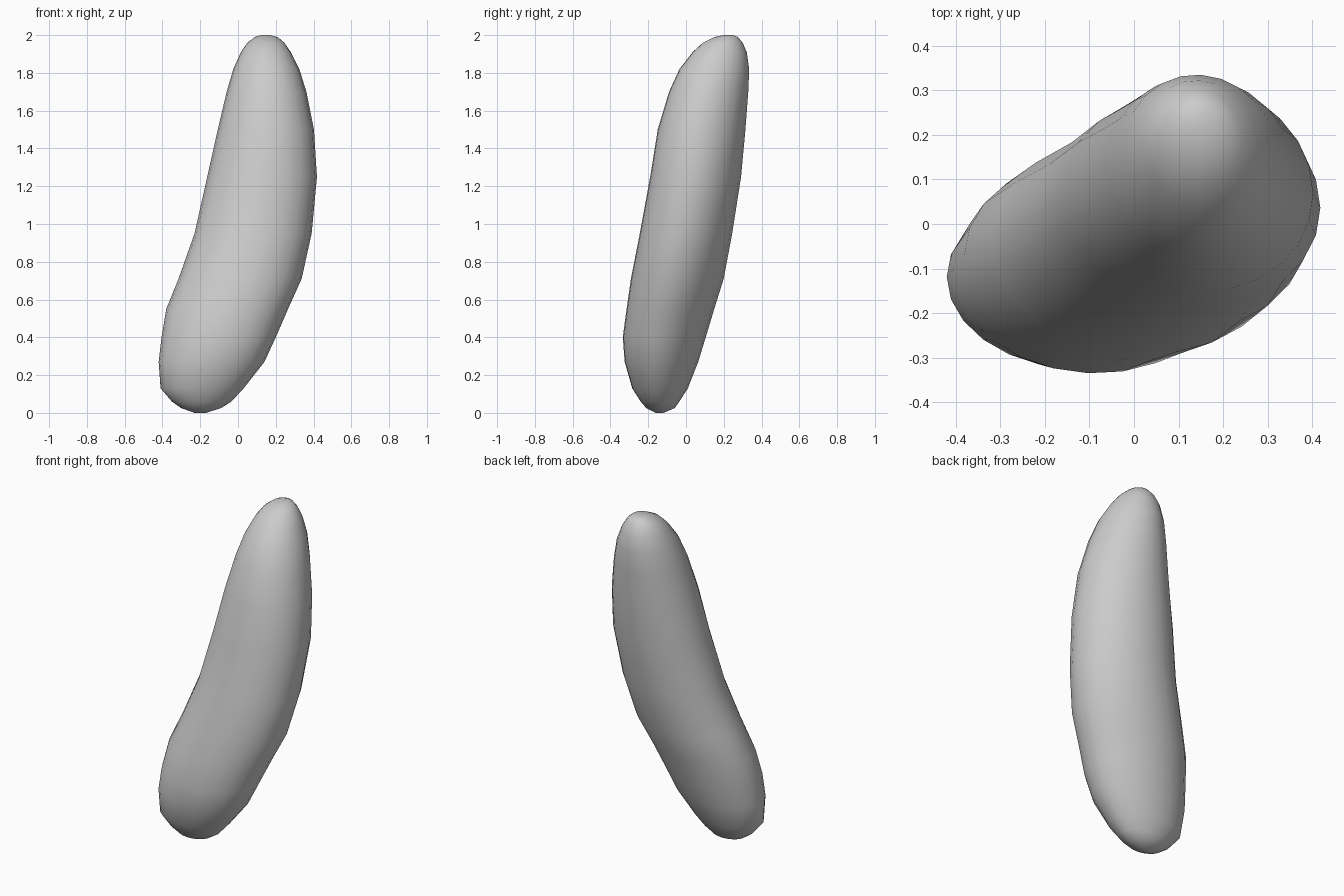
import bpy, bmesh, math

# Cross-sections of the bean: height, left, right, front, back
RINGS = [
    (0.00, -0.23, -0.17, -0.16, -0.12),
    (0.025, -0.30, -0.09, -0.21, -0.06),
    (0.06, -0.35, -0.035, -0.24, -0.035),
    (0.13, -0.41, 0.03, -0.285, 0.01),
    (0.27, -0.42, 0.14, -0.325, 0.065),
    (0.40, -0.405, 0.20, -0.335, 0.105),
    (0.55, -0.38, 0.265, -0.315, 0.15),
    (0.71, -0.315, 0.337, -0.292, 0.20),
    (0.95, -0.23, 0.39, -0.245, 0.245),
    (1.25, -0.163, 0.418, -0.19, 0.292),
    (1.50, -0.107, 0.402, -0.15, 0.315),
    (1.70, -0.06, 0.362, -0.09, 0.33),
    (1.82, -0.025, 0.325, -0.035, 0.335),
    (1.91, 0.015, 0.28, 0.035, 0.322),
    (1.96, 0.05, 0.245, 0.09, 0.30),
    (1.99, 0.09, 0.21, 0.15, 0.275),
    (2.00, 0.12, 0.17, 0.20, 0.25),
]
SIDES = 24
SKEW = 0.06  # slight diagonal lean of each oval


def oval(bm, z, x0, x1, y0, y1):
    cx, cy, a, b = (x0 + x1) / 2, (y0 + y1) / 2, (x1 - x0) / 2, (y1 - y0) / 2
    angles = [2 * math.pi * i / SIDES for i in range(SIDES)]
    return [bm.verts.new((cx + a * math.cos(t), cy + b * math.sin(t - SKEW), z))
            for t in angles]


# Bean body: loft the ovals and close both ends
bm = bmesh.new()
loops = [oval(bm, *r) for r in RINGS]
for lo, hi in zip(loops, loops[1:]):
    for i in range(SIDES):
        j = (i + 1) % SIDES
        bm.faces.new((lo[i], lo[j], hi[j], hi[i]))
bm.faces.new(loops[0][::-1])
bm.faces.new(loops[-1])
bmesh.ops.recalc_face_normals(bm, faces=bm.faces)
for f in bm.faces:
    f.smooth = True

mesh = bpy.data.meshes.new("bean_body")
bm.to_mesh(mesh)
bm.free()
bean = bpy.data.objects.new("bean_body", mesh)
bpy.context.collection.objects.link(bean)
